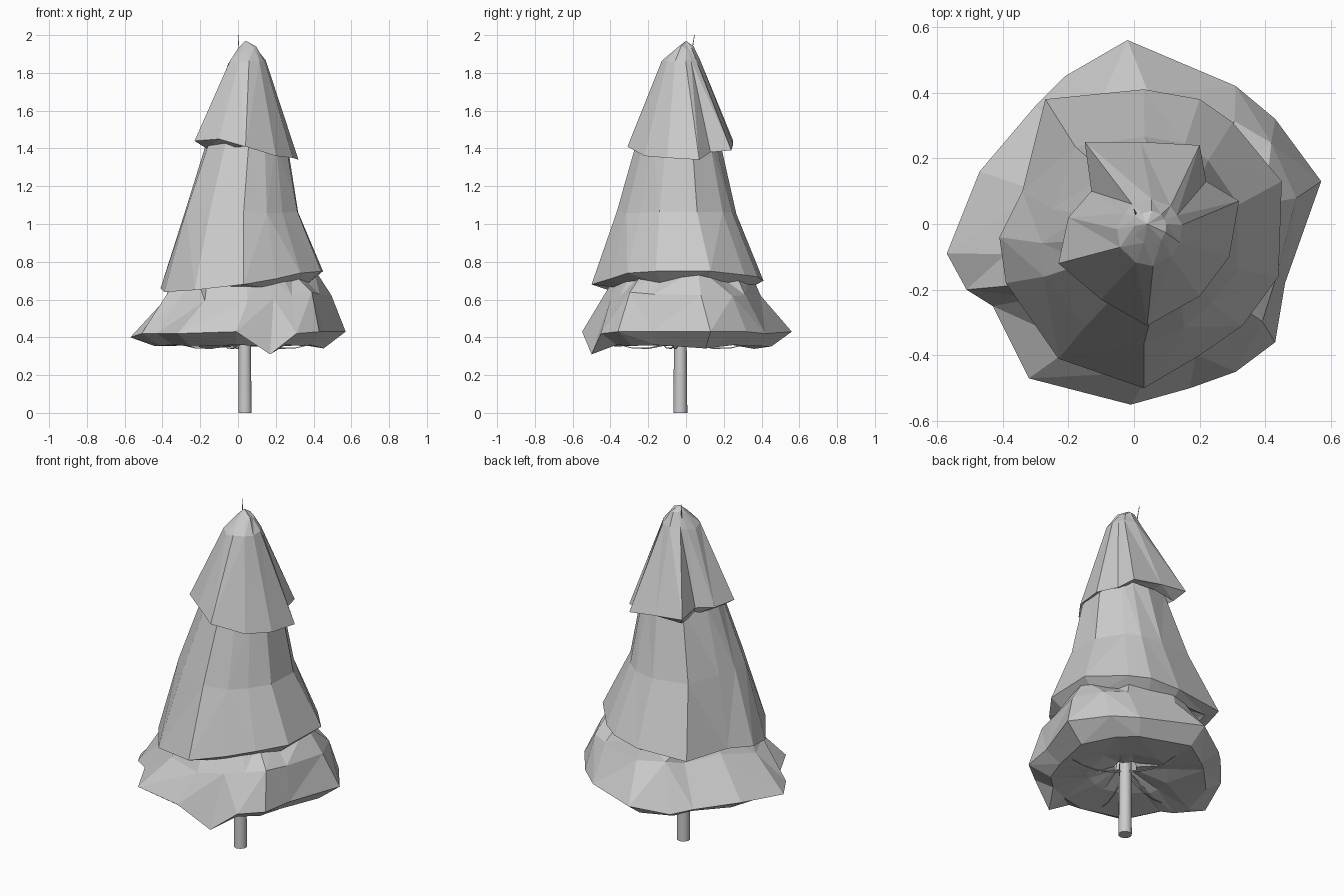
import bpy, bmesh, math, random
from mathutils import Vector

random.seed(11)
if "Cube" in bpy.data.objects:
    bpy.data.objects.remove(bpy.data.objects["Cube"], do_unlink=True)

grey = bpy.data.materials.new("pale grey")
grey.use_nodes = True
grey.diffuse_color = (0.6, 0.6, 0.6, 1)
grey.node_tree.nodes["Principled BSDF"].inputs["Base Color"].default_value = grey.diffuse_color


def tier(name, hem, rings, under, wobble, apex=None):
    """Foliage tier: rings are (radius, roundness, centre x, centre y, z), rising from the hem."""
    bm = bmesh.new()
    n = len(hem)
    mean = sum(math.hypot(x, y) for x, y, z in hem) / n

    def ring(radius, roundness, cx, cy, z, amount):
        out = []
        for x, y, _ in hem:
            even = radius / math.hypot(x, y)
            s = even * roundness + radius / mean * (1 - roundness)
            s *= 1 + random.uniform(-amount, amount)
            dz = random.uniform(-amount, amount) * 0.4
            out.append(bm.verts.new((cx + x * s, cy + y * s, z + dz)))
        return out

    def bridge(low, high):
        for i in range(n):
            j = (i + 1) % n
            a, b, c, d = low[i], low[j], high[j], high[i]
            if random.random() < 0.5:
                bm.faces.new((a, b, c))
                bm.faces.new((a, c, d))
            else:
                bm.faces.new((a, b, d))
                bm.faces.new((b, c, d))

    rim = [bm.verts.new(p) for p in hem]
    low = rim
    for spec in rings:
        high = ring(*spec, wobble)
        bridge(low, high)
        low = high
    if apex:
        tip = bm.verts.new(apex)
        for i in range(n):
            bm.faces.new((low[i], low[(i + 1) % n], tip))
    # underside, tucked in behind the hem
    high = rim
    for spec in under:
        low = ring(*spec, 0.03)
        bridge(low, high)
        high = low
    mesh = bpy.data.meshes.new(name)
    bm.to_mesh(mesh)
    bm.free()
    mesh.materials.append(grey)
    obj = bpy.data.objects.new(name, mesh)
    bpy.context.collection.objects.link(obj)


def rod(name, points, radius, sides):
    """Tapered round stem; points are (x, y, z, relative radius)."""
    curve = bpy.data.curves.new(name, "CURVE")
    curve.dimensions = "3D"
    curve.bevel_depth = radius
    curve.bevel_resolution = sides
    curve.use_fill_caps = True
    spline = curve.splines.new("POLY")
    spline.points.add(len(points) - 1)
    for point, (x, y, z, r) in zip(spline.points, points):
        point.co = (x, y, z, 1)
        point.radius = r
    spline.use_smooth = True
    curve.materials.append(grey)
    obj = bpy.data.objects.new(name, curve)
    bpy.context.collection.objects.link(obj)


# lowest skirt, bulging wide above its hem, with a nearly flat underside
lower_hem = [
    (.57, .13, .43), (.43, .32, .43), (.31, .42, .42), (-.02, .56, .43),
    (-.21, .45, .39), (-.3, .36, .41), (-.47, .16, .42), (-.57, -.09, .4),
    (-.51, -.2, .42), (-.43, -.25, .42), (-.32, -.47, .42), (-.01, -.55, .43),
    (.17, -.5, .31), (.31, -.45, .42), (.43, -.36, .43), (.46, -.18, .43)]
tier("lower_foliage", lower_hem,
     [(.42, .3, .06, -.02, .62), (.33, .5, .04, -.02, .75), (.25, .6, .03, -.02, .85)],
     [(.43, .2, 0, 0, .35), (.22, .5, .02, -.01, .37), (.06, 1, .035, -.03, .42)], .07)

# tall middle skirt with long straight pleats
middle_hem = [
    (.45, .13, .75), (.3, .31, .73), (.2, .38, .72), (.03, .41, .7),
    (-.27, .38, .69), (-.34, .1, .68), (-.41, -.04, .66), (-.39, -.18, .64),
    (-.23, -.41, .65), (.03, -.5, .68), (.2, -.4, .71), (.33, -.31, .74), (.44, -.16, .75)]
tier("middle_foliage", middle_hem,
     [(.31, .3, .01, -.03, 1.06), (.215, .7, .045, -.03, 1.44), (.16, 1, .04, -.02, 1.6)],
     [(.36, .1, 0, 0, .67), (.27, .3, .01, 0, .72)], .025)

# pointed top skirt
upper_hem = [
    (.32, .07, 1.34), (.22, .13, 1.38), (.2, .24, 1.39), (.02, .25, 1.42),
    (-.15, .25, 1.44), (-.13, .1, 1.45), (-.2, .02, 1.44), (-.23, -.12, 1.44),
    (-.1, -.23, 1.45), (.04, -.31, 1.41), (.2, -.22, 1.36), (.29, -.1, 1.35)]
tier("upper_foliage", upper_hem,
     [(.1, .9, .045, -.025, 1.86), (.05, 1, .05, -.01, 1.93)],
     [(.21, .2, .01, 0, 1.4), (.17, .6, .03, -.01, 1.46)], .03, (.04, 0, 1.97))

# trunk, leaning and thinning into the leader at the top
rod("trunk", [(.037, -.03, 0, 1), (.035, -.03, .6, .85), (.03, -.01, 1.3, .4),
              (.01, .02, 1.85, .1), (0, .045, 2, .04)], .037, 3)

# bare twigs spreading just below the skirt
for k in range(4):
    turn = k * math.tau / 4 + random.uniform(-.4, .4)
    out = Vector((math.cos(turn), math.sin(turn), 0))
    path = []
    for t in (0, .25, .5, .75, 1):
        p = Vector((.035, -.03, .39)) + out * t * .36
        p.z -= .05 * math.sin(t * 2.6)
        path.append((*p, 1 - .7 * t))
    rod(f"twig_{k + 1}", path, .006, 1)
